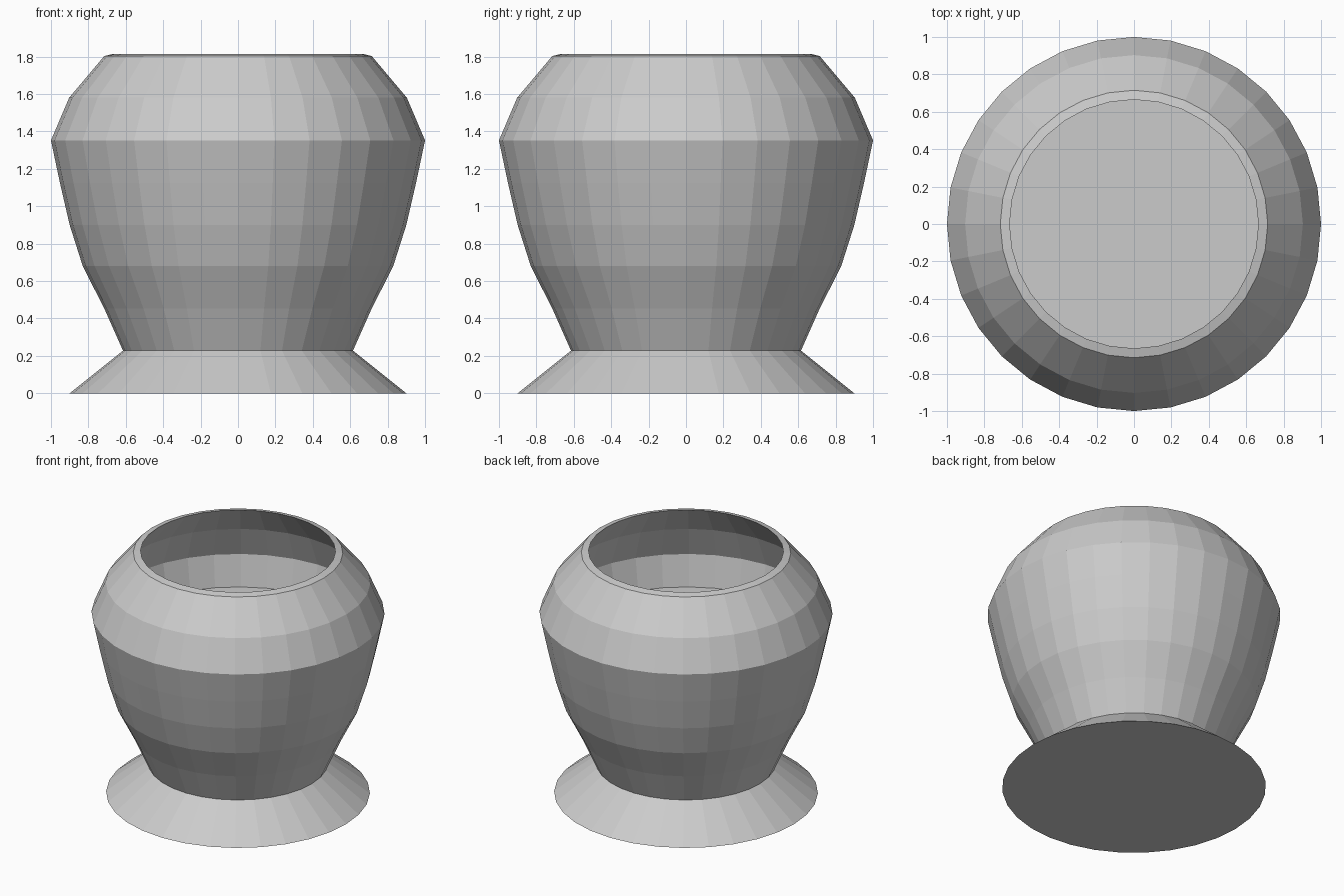
import bpy, bmesh, math

if "Cube" in bpy.data.objects:
    bpy.data.objects.remove(bpy.data.objects["Cube"])

SIDES = 32


def lathe(name, profile):
    """Revolve an (r, z) profile round z, capping both ends with flat discs."""
    bm = bmesh.new()
    rings = []
    for r, z in profile:
        rings.append([bm.verts.new((r * math.cos(2 * math.pi * i / SIDES),
                                    r * math.sin(2 * math.pi * i / SIDES), z))
                      for i in range(SIDES)])
    for a, b in zip(rings, rings[1:]):
        for i in range(SIDES):
            j = (i + 1) % SIDES
            bm.faces.new((a[i], a[j], b[j], b[i]))
    bm.faces.new(rings[0][::-1])
    bm.faces.new(rings[-1])
    bmesh.ops.recalc_face_normals(bm, faces=bm.faces)
    mesh = bpy.data.meshes.new(name)
    bm.to_mesh(mesh)
    bm.free()
    obj = bpy.data.objects.new(name, mesh)
    bpy.context.collection.objects.link(obj)
    return obj


# Flared foot and rounded body on the outside
outside = [(0.9, 0), (0.615, 0.228), (0.715, 0.453), (0.83, 0.68),
           (0.9, 0.9), (0.952, 1.125), (1.0, 1.352), (0.903, 1.58),
           (0.715, 1.803)]
# Narrow sloping rim, then the inner wall down to the flat floor
inside = [(0.665, 1.815), (0.853, 1.585), (0.948, 1.352), (0.902, 1.125)]

lathe("pot", outside + inside)
